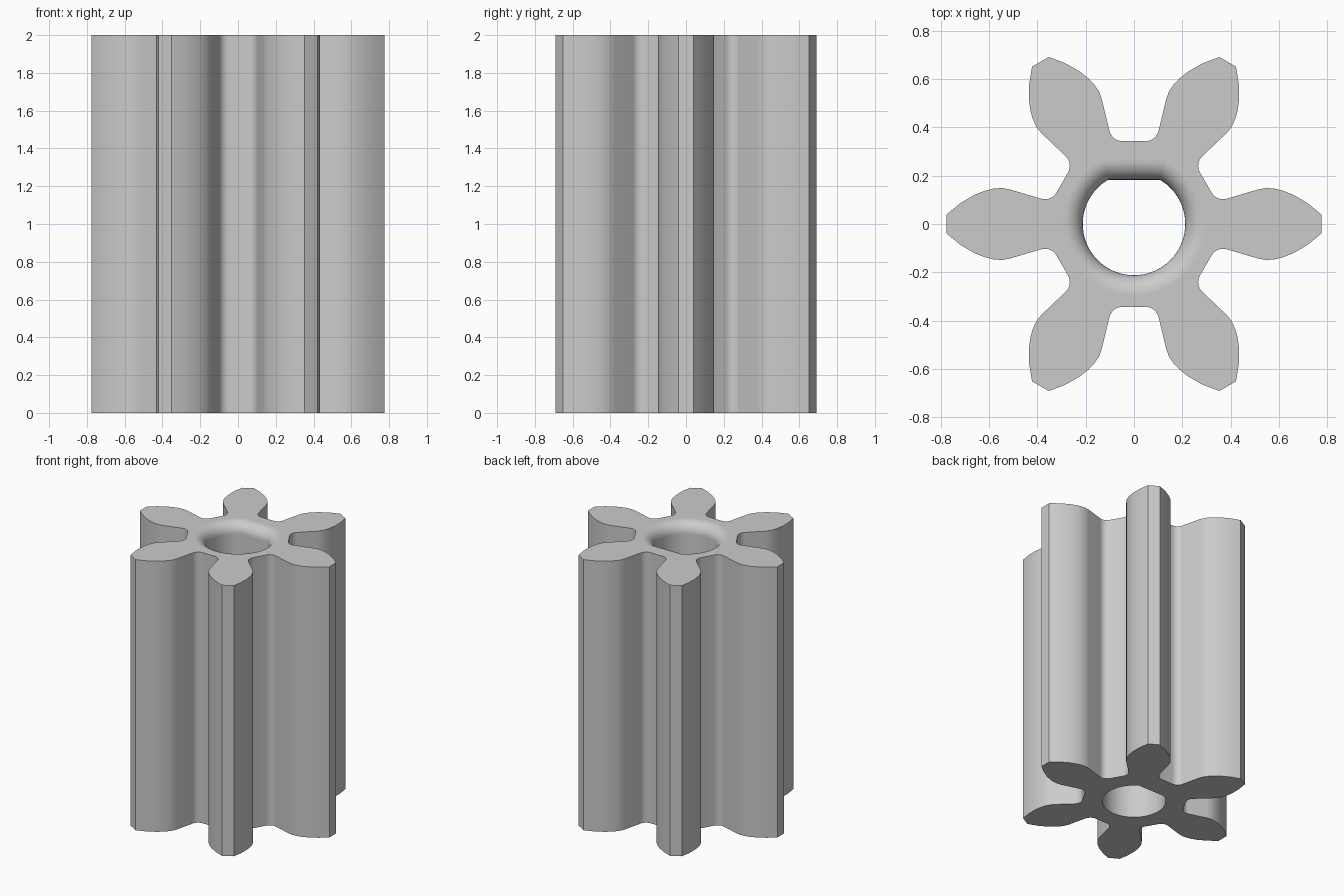
import bpy, bmesh
from math import sin, cos, acos, pi, radians
from mathutils import Vector, Matrix

cube = bpy.data.objects.get("Cube")
if cube:
    bpy.data.objects.remove(cube, do_unlink=True)

TEETH, HEIGHT = 6, 2.0
ROOT, ROOT_FILLET, FLANK = 0.343, 0.055, radians(76)
BORE, FLAT, LIP = 0.212, 0.183, 0.08


def gear_outline():
    """Half a tooth gap (root fillet, flank, curved face), mirrored and repeated."""
    steps = 8
    half = []
    for i in range(steps + 1):
        a = FLANK * i / steps
        half.append(Vector((0.048 + ROOT_FILLET * sin(a),
                            ROOT + ROOT_FILLET * (1 - cos(a)))))
    half += [Vector(p) for p in ((0.134, 0.52), (0.146, 0.551), (0.166, 0.579),
                                 (0.19, 0.604), (0.226, 0.632), (0.286, 0.666),
                                 (0.353, 0.691))]
    gap = [Vector((-p.x, p.y)) for p in reversed(half)] + half
    return [Matrix.Rotation(-2 * pi * k / TEETH, 2) @ p
            for k in range(TEETH) for p in gap]


def bore_outline(offset):
    """D-shaped outline, grown outwards by offset, flat towards the back."""
    r, flat = BORE + offset, FLAT + offset
    corner = acos(flat / r)
    arc, straight = 64, 4
    pts = []
    for i in range(arc + 1):
        a = corner + (2 * pi - 2 * corner) * i / arc
        pts.append(Vector((r * sin(a), r * cos(a))))
    start, end = pts[-1], pts[0]
    return pts + [start.lerp(end, i / straight) for i in range(1, straight)]


def add_ring(bm, pts, z):
    return [bm.verts.new((p.x, p.y, z)) for p in pts]


def wall(bm, a, b):
    for i in range(len(a)):
        j = (i + 1) % len(a)
        bm.faces.new((a[i], a[j], b[j], b[i]))


def cap(bm, *rings):
    edges = [bm.edges.get((r[i - 1], r[i])) for r in rings for i in range(len(r))]
    bmesh.ops.triangle_fill(bm, edges=edges, use_beauty=True, use_dissolve=False)


bm = bmesh.new()

# Toothed outer wall
outline = gear_outline()
outer_low, outer_high = add_ring(bm, outline, 0), add_ring(bm, outline, HEIGHT)
wall(bm, outer_low, outer_high)

# Bore wall with a rounded lip at the top only
bore = [add_ring(bm, bore_outline(0), 0)]
LIP_STEPS = 10
for i in range(LIP_STEPS + 1):
    t = pi / 2 * i / LIP_STEPS
    bore.append(add_ring(bm, bore_outline(LIP * (1 - cos(t))),
                         HEIGHT - LIP + LIP * sin(t)))
bore.append(add_ring(bm, bore_outline(LIP + 0.004), HEIGHT))
for a, b in zip(bore, bore[1:]):
    wall(bm, a, b)

# End faces
cap(bm, outer_low, bore[0])
cap(bm, outer_high, bore[-1])
bmesh.ops.recalc_face_normals(bm, faces=bm.faces)

mesh = bpy.data.meshes.new("pinion_gear")
bm.to_mesh(mesh)
bm.free()
gear = bpy.data.objects.new("pinion_gear", mesh)
bpy.context.collection.objects.link(gear)

# Single grey colour
grey = bpy.data.materials.new("plain_grey")
grey.use_nodes = True
colour = (0.6, 0.6, 0.6, 1)
grey.diffuse_color = colour
grey.node_tree.nodes["Principled BSDF"].inputs["Base Color"].default_value = colour
mesh.materials.append(grey)

bpy.ops.object.select_all(action="DESELECT")
gear.select_set(True)
bpy.context.view_layer.objects.active = gear
bpy.ops.object.shade_smooth_by_angle(angle=radians(25))
